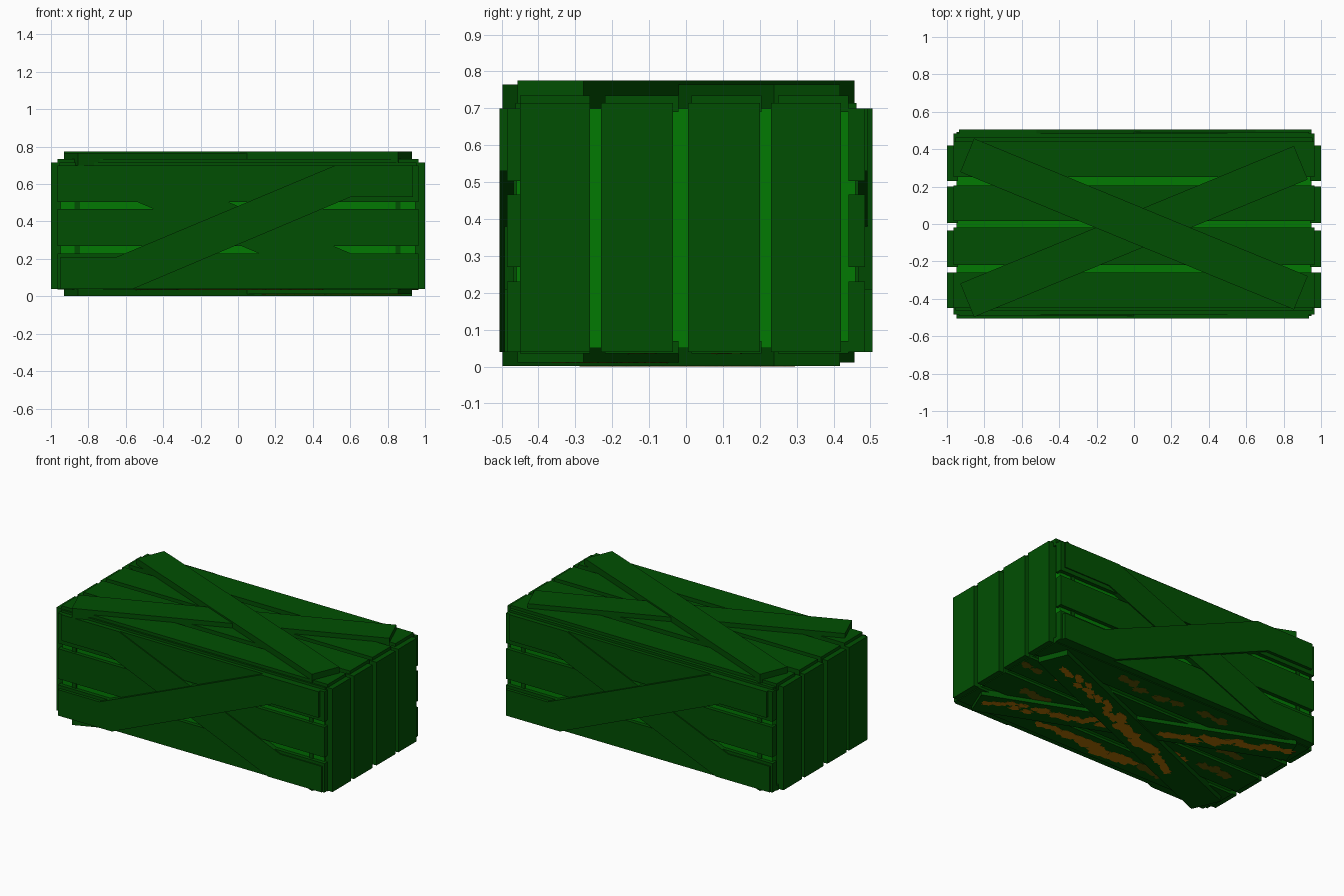
import bpy, bmesh, math, random
from mathutils import Matrix

random.seed(7)
old = bpy.data.objects.get("Cube")
if old:
    bpy.data.objects.remove(old, do_unlink=True)


def material(name, rgb):
    m = bpy.data.materials.new(name)
    m.use_nodes = True
    m.diffuse_color = (*rgb, 1)
    bsdf = m.node_tree.nodes["Principled BSDF"]
    bsdf.inputs["Base Color"].default_value = (*rgb, 1)
    bsdf.inputs["Roughness"].default_value = 0.9
    return m


GREEN = material("dark_green_paint", (0.0003, 0.078, 0.0006))
BRIGHT = material("bright_green_lining", (0.0005, 0.195, 0.0008))
BROWN = material("brown_wear", (0.44, 0.165, 0.0008))
OLIVE = material("olive_wear", (0.11, 0.09, 0.0006))


def prism(name, outlines, depth, mat, matrix=Matrix()):
    """Extrude flat outlines along local z by depth into one object."""
    bm = bmesh.new()
    for points in outlines:
        face = bm.faces.new([bm.verts.new((x, y, 0)) for x, y in points])
        out = bmesh.ops.extrude_face_region(bm, geom=[face])
        for v in out["geom"]:
            if isinstance(v, bmesh.types.BMVert):
                v.co.z += depth
    bmesh.ops.transform(bm, matrix=matrix, verts=bm.verts)
    bmesh.ops.recalc_face_normals(bm, faces=bm.faces)
    me = bpy.data.meshes.new(name)
    bm.to_mesh(me)
    bm.free()
    me.materials.append(mat)
    ob = bpy.data.objects.new(name, me)
    bpy.context.collection.objects.link(ob)


def box(name, x0, x1, y0, y1, z0, z1, mat=GREEN):
    prism(name, [[(x0, y0), (x1, y0), (x1, y1), (x0, y1)]], z1 - z0, mat,
          Matrix.Translation((0, 0, z0)))


# Bright inner lining seen through the gaps
box("inner_lining", -0.95, 0.95, -0.46, 0.46, 0.05, 0.70, BRIGHT)

# Upright battens just behind the long sides
for side, s in (("front", -1), ("back", 1)):
    for hand, x in (("left", 0.855), ("right", -0.86)):
        y0, y1 = sorted((s * 0.44, s * 0.467))
        box(f"{side}_{hand}_batten", x - 0.014, x + 0.014, y0, y1, 0.05, 0.70)

# Lid and floor planks
rows = [(-0.45, -0.26), (-0.22, -0.02), (0.015, 0.205), (0.25, 0.44)]
for i, (a, b) in enumerate(rows):
    box(f"lid_plank_{i + 1}", -0.965, 0.965, a, b, 0.69, 0.735)
    box(f"floor_plank_{i + 1}", -0.965, 0.965, a, b, 0.035, 0.07)
# Narrow rails closing the lid edges
for side, y0, y1 in (("front", -0.462, -0.44), ("back", 0.43, 0.462)):
    box(f"{side}_lid_rail", -0.955, 0.955, y0, y1, 0.69, 0.715)

# Upright planks on both ends
ends = [(-0.45, -0.26), (-0.23, -0.035), (0.005, 0.20), (0.23, 0.42)]
for side, s in (("left", 1), ("right", -1)):
    for i, (a, b) in enumerate(ends):
        x0, x1 = sorted((s * 0.94, s * 1.0))
        box(f"{side}_end_plank_{i + 1}", x0, x1, a, b, 0.04, 0.715)

# Long planks on front and back
for side, s in (("front", -1), ("back", 1)):
    for i, (a, b) in enumerate([(0.04, 0.23), (0.27, 0.467), (0.503, 0.70)]):
        y0, y1 = sorted((s * 0.44, s * 0.485))
        box(f"{side}_plank_{i + 1}", -0.965, 0.965, y0, y1, a, b)

# Cranked cross braces on front and back
brace = [(-0.95, 0.04), (-0.56, 0.04), (0.60, 0.53), (0.935, 0.53),
         (0.935, 0.70), (0.52, 0.70), (-0.65, 0.21), (-0.95, 0.21)]
stand = Matrix.Rotation(math.pi / 2, 4, 'X')
for side, turn in (("front", 0), ("back", math.pi)):
    for part, flip, depth in (("outer", 1, 0.045), ("inner", -1, 0.032)):
        place = (Matrix.Rotation(turn, 4, 'Z') @
                 Matrix.Translation((0, -0.46, 0)) @ stand)
        prism(f"{side}_{part}_brace", [[(flip * x, z) for x, z in brace]],
              depth, GREEN, place)

# Straight cross braces on lid and floor
ANGLE = math.radians(22.4)


def cross_brace(name, y, z0, z1, angle):
    outline = [(-0.965, -0.097), (0.965, -0.097), (0.965, 0.097), (-0.965, 0.097)]
    prism(name, [outline], z1 - z0, GREEN,
          Matrix.Translation((0, y, z0)) @ Matrix.Rotation(angle, 4, 'Z'))


cross_brace("lid_upper_brace", 0, 0.70, 0.775, -ANGLE)
cross_brace("lid_lower_brace", -0.04, 0.70, 0.765, ANGLE)
cross_brace("floor_lower_brace", -0.04, 0.001, 0.05, ANGLE)
cross_brace("floor_upper_brace", 0, 0.011, 0.05, -ANGLE)


# Ragged worn patches on the underside, set almost flush
def streak(name, y, z, angle, start, end, across, spread, size, mat):
    """Row of overlapping ragged blobs along a plank turned by angle."""
    blobs = []
    count = max(2, round((end - start) / size))
    for i in range(count):
        cx = start + (end - start) * i / (count - 1) + random.uniform(-0.3, 0.3) * size
        cy = across + random.uniform(-spread, spread)
        blob = []
        for k in range(16):
            t = math.tau * k / 16
            r = size * random.uniform(0.5, 1.05)
            blob.append((cx + 1.3 * r * math.cos(t), cy + 0.8 * r * math.sin(t)))
        blobs.append(blob)
    prism(name, blobs, 0.002, mat,
          Matrix.Translation((0, y, z)) @ Matrix.Rotation(angle, 4, 'Z'))


# Wear along the floor braces: start, end, across, spread, size
lower = [(-0.50, -0.22, 0.0, 0.03, 0.045), (-0.20, 0.16, 0.0, 0.035, 0.062),
         (0.18, 0.82, 0.01, 0.03, 0.035)]
for i, run in enumerate(lower):
    streak(f"lower_brace_wear_{i + 1}", -0.04, 0.0003, ANGLE, *run, BROWN)
upper = [(-0.92, -0.52, 0.01, 0.025, 0.045), (-0.50, -0.20, -0.01, 0.03, 0.05),
         (0.20, 0.55, 0.0, 0.03, 0.042), (0.57, 0.90, 0.02, 0.03, 0.035)]
for i, run in enumerate(upper):
    streak(f"upper_brace_wear_{i + 1}", 0, 0.0103, -ANGLE, *run, BROWN)

# Wear along the floor planks: plank centre y, start, end, size, colour
planks = [(-0.355, -0.22, 0.18, 0.07, BROWN), (-0.355, 0.26, 0.42, 0.04, BROWN),
          (-0.355, -0.52, -0.36, 0.05, OLIVE), (-0.12, -0.78, -0.62, 0.05, OLIVE),
          (-0.12, 0.58, 0.72, 0.05, OLIVE), (-0.12, -0.46, -0.36, 0.04, BROWN),
          (0.11, -0.72, -0.58, 0.04, OLIVE), (0.11, 0.55, 0.66, 0.04, BROWN),
          (0.11, 0.84, 0.92, 0.04, OLIVE), (0.345, -0.36, -0.24, 0.05, OLIVE),
          (0.345, -0.05, 0.06, 0.05, OLIVE), (0.345, 0.24, 0.38, 0.05, OLIVE)]
for i, (y, start, end, size, mat) in enumerate(planks):
    streak(f"floor_wear_{i + 1}", y, 0.0343, 0, start, end, 0, 0.02, size, mat)
